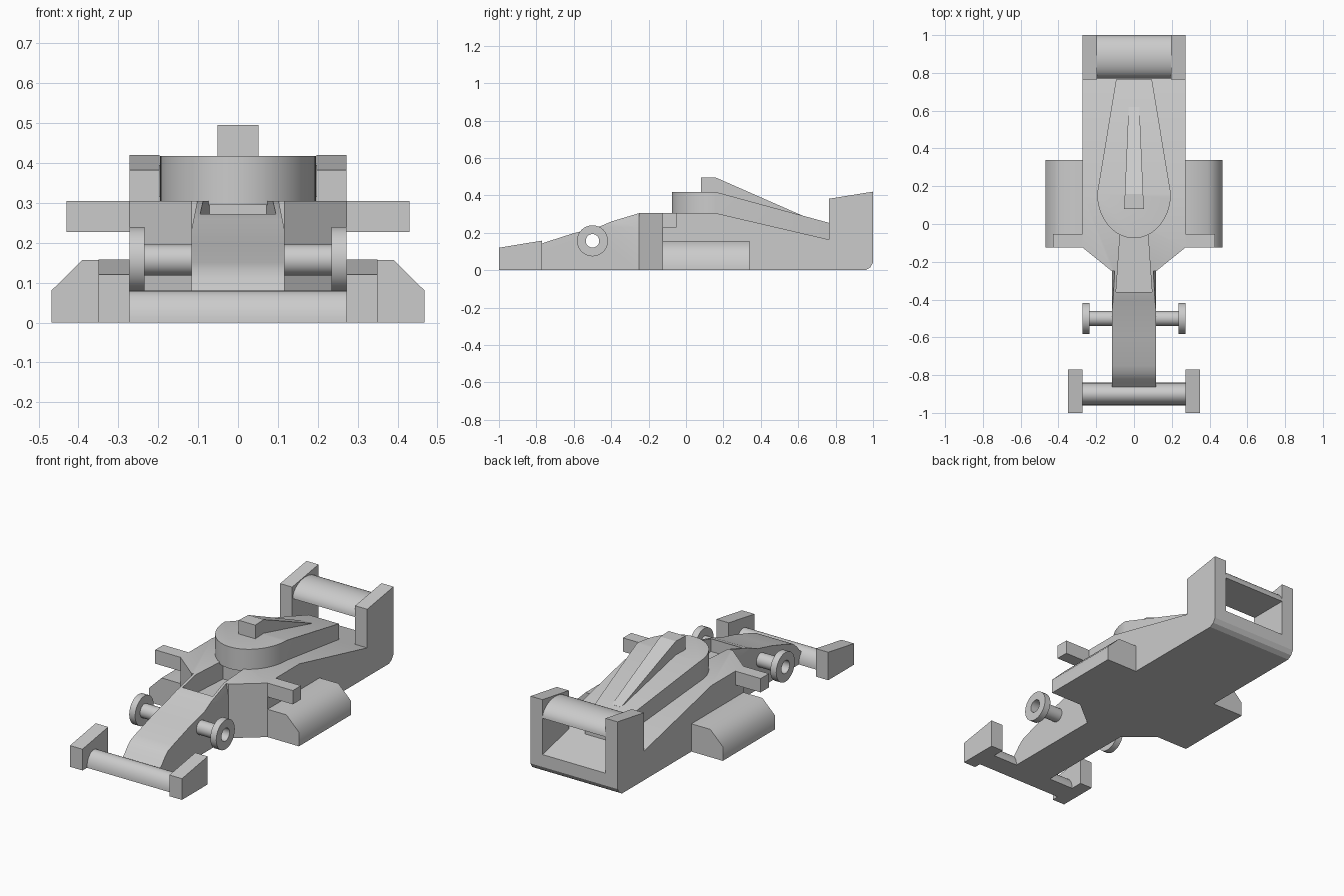
import bpy, bmesh, math
from mathutils import Vector

old = bpy.data.objects.get("Cube")
if old:
    bpy.data.objects.remove(old, do_unlink=True)

grey = bpy.data.materials.new("plain_grey")
grey.use_nodes = True
grey.diffuse_color = (0.6, 0.6, 0.6, 1)
grey.node_tree.nodes["Principled BSDF"].inputs["Base Color"].default_value = (0.6, 0.6, 0.6, 1)


def prism(name, pts, axis, lo, hi, smooth=0):
    """Extrude a 2D outline along an axis; outline uses the other two axes in order."""
    def place(p, d):
        v = list(p)
        v.insert("XYZ".index(axis), d)
        return Vector(v)
    bm = bmesh.new()
    ends = [[bm.verts.new(place(p, d)) for p in pts] for d in (lo, hi)]
    for ring in ends:
        bm.faces.new(ring)
    n = len(pts)
    for i in range(n):
        j = (i + 1) % n
        bm.faces.new((ends[0][i], ends[0][j], ends[1][j], ends[1][i]))
    bmesh.ops.recalc_face_normals(bm, faces=bm.faces)
    mesh = bpy.data.meshes.new(name)
    bm.to_mesh(mesh)
    bm.free()
    mesh.materials.append(grey)
    obj = bpy.data.objects.new(name, mesh)
    bpy.context.collection.objects.link(obj)
    if smooth:
        shade(obj, smooth)
    return obj


def activate(obj):
    bpy.ops.object.select_all(action="DESELECT")
    obj.select_set(True)
    bpy.context.view_layer.objects.active = obj


def shade(obj, degrees):
    activate(obj)
    bpy.ops.object.shade_smooth_by_angle(angle=math.radians(degrees))


def boolean(obj, tool, operation):
    mod = obj.modifiers.new(operation.title(), "BOOLEAN")
    mod.object, mod.operation, mod.solver = tool, operation, "EXACT"
    activate(obj)
    bpy.ops.object.modifier_apply(modifier=mod.name)
    bpy.data.objects.remove(tool, do_unlink=True)


def pair(name, pts, axis, lo, hi, smooth=0):
    """Build the left (+x) part and its mirrored right twin."""
    prism("left_" + name, pts, axis, lo, hi, smooth)
    if axis == "X":
        prism("right_" + name, pts, axis, -hi, -lo, smooth)
    else:
        prism("right_" + name, [(-x, v) for x, v in pts], axis, lo, hi, smooth)


def both(half):
    """Close a half outline, listed front to back, across the centre line."""
    return half + [(-x, y) for x, y in reversed(half)]


def arc(cu, cv, ru, rv, start, end, steps):
    angles = [math.radians(start + (end - start) * i / steps) for i in range(steps + 1)]
    return [(cu + ru * math.cos(a), cv + rv * math.sin(a)) for a in angles]


def circle(r, steps=32):
    return arc(AXLE_Y, AXLE_Z, r, r, 0, 360 - 360 / steps, steps - 1)


AXLE_Y, AXLE_Z = -0.5, 0.157

# Body: side profile trimmed by the plan outline
side = [(-0.9, 0), (-0.9, 0.03), (-0.845, 0.08), (-0.82, 0.11), (-0.79, 0.135),
        (-0.75, 0.15), (-0.6, 0.198), (-0.47, 0.23), (-0.4, 0.26), (-0.25, 0.305),
        (0.16, 0.305), (0.76, 0.165), (1, 0.11), (1, 0.04), (0.985, 0.015), (0.96, 0)]
body = prism("body", side, "X", -0.3, 0.3)
plan = both([(0.117, -1), (0.117, -0.25), (0.272, -0.125), (0.272, 1.1)])
boolean(body, prism("plan_trim", plan, "Z", -0.1, 0.6), "INTERSECT")

# Cockpit opening, leaning rails and axle bore
opening = both([(0.095, -0.36), (0.072, -0.03)])
boolean(body, prism("cockpit_cut", opening, "Z", 0.2, 0.4), "DIFFERENCE")
for s in (1, -1):
    wedge = [(s * 0.118, 0.225), (s * 0.099, 0.32), (s * 0.14, 0.32), (s * 0.14, 0.225)]
    boolean(body, prism("rail_cut", wedge, "Y", -0.47, -0.25), "DIFFERENCE")
boolean(body, prism("axle_cut", circle(0.036), "X", -0.4, 0.4), "DIFFERENCE")
shade(body, 25)

# Engine cover: teardrop plan trimmed by its sloping side profile
tear = arc(0, 0.16, 0.195, 0.235, 180, 360, 32) + [(0.095, 0.765), (-0.095, 0.765)]
cover = prism("engine_cover", tear, "Z", 0.1, 0.6)
cover_side = [(-0.2, 0.295), (-0.2, 0.418), (0.16, 0.418), (0.765, 0.253),
              (0.765, 0.155), (0.16, 0.295)]
boolean(cover, prism("cover_trim", cover_side, "X", -0.3, 0.3), "INTERSECT")
shade(cover, 25)

# Air intake fin tapering to the rear
fin = prism("intake_fin", both([(0.052, 0.08), (0.028, 0.64)]), "Z", 0.2, 0.6)
fin_side = [(0, 0.38), (0, 0.495), (0.16, 0.495), (0.62, 0.293), (0.62, 0.26), (0.16, 0.38)]
boolean(fin, prism("fin_trim", fin_side, "X", -0.2, 0.2), "INTERSECT")

# Side pods and stub mirrors
pair("side_pod", [(0.26, 0), (0.26, 0.157), (0.39, 0.157), (0.468, 0.08), (0.468, 0)],
     "Y", -0.125, 0.34, 50)
pair("mirror", [(-0.125, 0.227), (-0.052, 0.227), (-0.052, 0.305), (-0.125, 0.305)],
     "X", 0.26, 0.43)

# Rear wing and its end plates
pair("rear_plate", [(0.765, 0.1), (0.765, 0.382), (1, 0.42), (1, 0.04)], "X", 0.197, 0.272)
prism("rear_wing", arc(0.885, 0.315, 0.115, 0.08, 0, 180, 20), "X", -0.2, 0.2, 30)

# Front wing and its end plates
pair("front_plate", [(-1, 0), (-1, 0.12), (-0.77, 0.158), (-0.77, 0)], "X", 0.272, 0.35)
prism("front_wing", arc(-0.9, 0.0, 0.06, 0.08, 0, 180, 20), "X", -0.275, 0.275, 30)

# Hollow front axles and ring wheels
for s, label in ((1, "left"), (-1, "right")):
    for part, radius, inner, outer in (("axle", 0.039, 0.1, 0.25), ("wheel", 0.083, 0.235, 0.272)):
        ends = sorted((s * inner, s * outer))
        obj = prism(label + "_front_" + part, circle(radius), "X", *ends)
        boolean(obj, prism("bore", circle(0.036), "X", -0.4, 0.4), "DIFFERENCE")
        shade(obj, 30)
